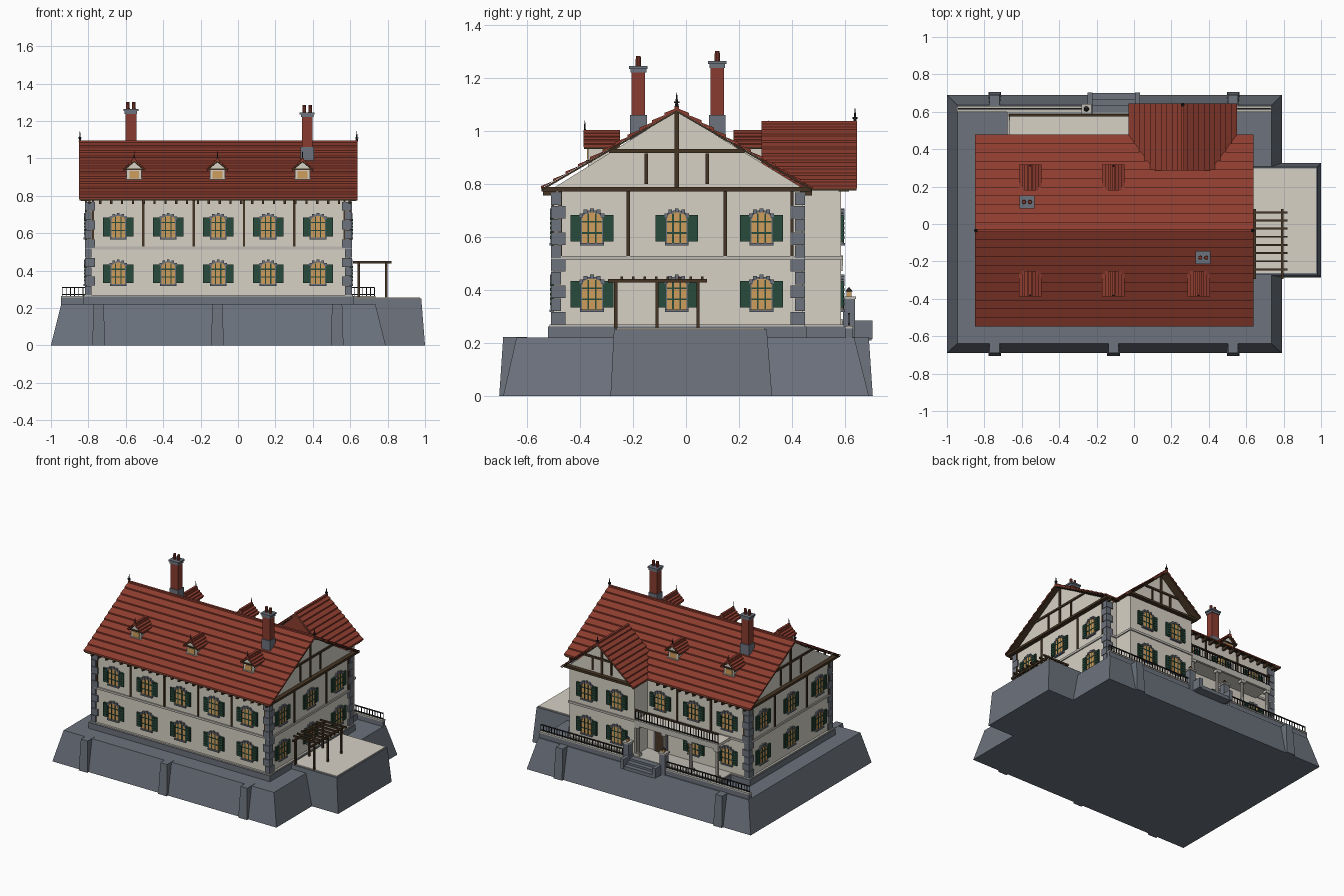
import bpy, bmesh, math
from mathutils import Matrix, Vector

old = bpy.data.objects.get("Cube")
if old:
    bpy.data.objects.remove(old, do_unlink=True)

COLOURS = {
    "stone": (0.15, 0.17, 0.205), "plaster": (0.68, 0.64, 0.56), "pale_stone": (0.52, 0.50, 0.45),
    "timber": (0.06, 0.036, 0.018), "roof_tile": (0.27, 0.046, 0.028), "brick": (0.25, 0.045, 0.03),
    "shutter_green": (0.022, 0.07, 0.045), "warm_glass": (0.62, 0.34, 0.11), "iron": (0.02, 0.02, 0.022),
}
mats = {}
for name, rgb in COLOURS.items():
    m = bpy.data.materials.new(name)
    m.use_nodes = True
    m.diffuse_color = (*rgb, 1)
    m.node_tree.nodes["Principled BSDF"].inputs["Base Color"].default_value = (*rgb, 1)
    mats[name] = m

parts = {}
I = Matrix()


def mesh_of(part, mat):
    return parts.setdefault(part, (bmesh.new(), mat))[0]


def box(part, mat, x, y, z, M=I):
    """Box from three (low, high) ranges."""
    size = [b - a for a, b in (x, y, z)]
    mid = [(a + b) / 2 for a, b in (x, y, z)]
    bmesh.ops.create_cube(mesh_of(part, mat), size=1, matrix=M @ Matrix.Translation(mid) @ Matrix.Diagonal((*size, 1)))


def prism(part, mat, pts, y0, y1, M=I):
    """Outline in x and z, extruded along y."""
    bm = mesh_of(part, mat)
    a, b = [[bm.verts.new(M @ Vector((x, y, z))) for x, z in pts] for y in (y0, y1)]
    bm.faces.new(a)
    bm.faces.new(b[::-1])
    for i in range(len(pts)):
        j = (i + 1) % len(pts)
        bm.faces.new((a[j], a[i], b[i], b[j]))


def frustum(part, mat, low, high, z0, z1):
    """Sloped block between two (x0, x1, y0, y1) rectangles."""
    bm = mesh_of(part, mat)
    a, b = [[bm.verts.new((r[i], r[j], z)) for i, j in ((0, 2), (1, 2), (1, 3), (0, 3))] for r, z in ((low, z0), (high, z1))]
    bm.faces.new(a[::-1])
    bm.faces.new(b)
    for i in range(4):
        j = (i + 1) % 4
        bm.faces.new((a[i], a[j], b[j], b[i]))


def cone(part, mat, x, y, z0, z1, r1, r2, M=I):
    bmesh.ops.create_cone(mesh_of(part, mat), cap_ends=True, segments=10, radius1=r1, radius2=r2, depth=z1 - z0,
                          matrix=M @ Matrix.Translation((x, y, (z0 + z1) / 2)))


def wall_frame(x, y, turn):
    """Local frame: x along the wall, -y outward."""
    return Matrix.Translation((x, y, 0)) @ Matrix.Rotation(math.radians(turn), 4, "Z")


MID = -0.035
FRONT, BACK = wall_frame(0, -0.5, 0), wall_frame(0, 0.44, 180)
RIGHT, LEFT = wall_frame(0.6, MID, 90), wall_frame(-0.81, MID, -90)
WING = wall_frame(0.26, 0.585, 180)
ALONG = wall_frame(0, MID, 90)

# Battered base, side terrace and buttresses
frustum("base", "stone", (-1, 0.79, -0.69, 0.69), (-0.945, 0.735, -0.64, 0.635), 0, 0.22)
frustum("terrace", "stone", (0.5, 1, -0.285, 0.325), (0.5, 0.98, -0.272, 0.305), 0, 0.25)
box("terrace_floor", "plaster", (0.6, 0.972), (-0.262, 0.296), (0.25, 0.257))
for x in (-0.745, -0.11, 0.53):
    for s in (-1, 1):
        if s < 0 or x != -0.11:
            y = [sorted((s * a, s * b)) for a, b in ((0.6, 0.705), (0.6, 0.69))]
            frustum("buttresses", "stone", (x - 0.034, x + 0.034, *y[0]), (x - 0.027, x + 0.027, *y[1]), 0, 0.222)

# Plinths
for x, y in (((-0.83, 0.62), (-0.52, 0.455)), ((-0.015, 0.535), (0.4, 0.602)), ((-0.68, 0), (0.4, 0.6))):
    box("plinth", "stone", x, y, (0.215, 0.262))
    box("plinth_cap", "pale_stone", (x[0] + 0.005, x[1] - 0.005), (y[0] + 0.005, y[1] - 0.005), (0.262, 0.27))

# Walls with gables
prism("main_walls", "plaster", [(-0.465, 0.25), (0.475, 0.25), (0.475, 0.785), (0, 1.075), (-0.465, 0.785)], -0.6, 0.81, ALONG)
prism("wing_walls", "plaster", [(0, 0.25), (0.52, 0.25), (0.52, 0.785), (0.26, 1.015), (0, 0.785)], 0.3, 0.585)
box("string_course", "pale_stone", (-0.818, 0.608), (-0.508, 0.448), (0.513, 0.528))
box("string_course", "pale_stone", (-0.008, 0.528), (0.4, 0.593), (0.513, 0.528))

# Corner stones
for cx, sx in ((-0.81, 1), (0.6, -1)):
    for cy, sy in ((-0.5, 1), (0.44, -1)):
        for i in range(10):
            a, b = (0.045, 0.028) if i % 2 else (0.028, 0.045)
            z = 0.27 + i * 0.05
            box("corner_stones", "stone", sorted((cx - sx * 0.009, cx + sx * a)),
                sorted((cy - sy * 0.009, cy + sy * b)), (z, z + 0.047))


def roof(name, x, half, ze, zr, y0, y1, n, M=I):
    """Stepped tile courses over thin boards."""
    h, lift, t = zr - ze, 0.009, 0.008
    up = []
    for i in range(n):
        a, b = i / n, (i + 1) / n
        up += [(-half * (1 - a), ze + h * a + lift), (-half * (1 - b), ze + h * b)]
    down = [(-p, q) for p, q in up[-2::-1]]
    under = [(half, ze), (0, zr - t), (-half, ze)]
    prism(name, "roof_tile", [(x + p, q) for p, q in up + down + under], y0, y1, M)
    e = half - 0.004
    board = [(-e, ze), (0, zr - t), (e, ze), (e, ze - t), (0, zr - 2 * t), (-e, ze - t)]
    prism(name + "_boards", "timber", [(x + p, q) for p, q in board], y0 + 0.002, y1 - 0.002, M)
    box(name + "_ridge", "roof_tile", (x - 0.008, x + 0.008), (y0, y1), (zr - 0.01, zr + 0.008), M)


roof("main_roof", 0, 0.513, 0.783, 1.087, -0.64, 0.85, 11, ALONG)
roof("wing_roof", 0.26, 0.29, 0.783, 1.03, 0.285, 0.645, 10)
prism("wing_roof_end", "roof_tile", [(0.01, 0.79), (0.51, 0.79), (0.26, 1.015)], 0.288, 0.31)
for x, y, z in ((-0.845, MID, 1.09), (0.635, MID, 1.09), (0.26, 0.638, 1.03)):
    cone("finials", "iron", x, y, z, z + 0.055, 0.007, 0.001)
    cone("finials", "iron", x, y, z + 0.015, z + 0.022, 0.01, 0.01)


def window(x, z, M):
    """Arched window with stone surround, glazing bars and shutters."""
    def outline(g):
        arch = [((0.037 + g) * math.cos(a), 0.035 + (0.023 + g) * math.sin(a)) for a in [math.pi * k / 8 for k in range(9)]]
        return [(x + p, z + q) for p, q in [(-0.037 - g, -0.058 - g), (0.037 + g, -0.058 - g)] + arch]
    prism("window_surrounds", "stone", outline(0.008), -0.006, 0.01, M)
    prism("window_glass", "warm_glass", outline(0), -0.009, 0.01, M)
    for dx in (-0.014, 0.014):
        box("window_bars", "shutter_green", (x + dx - 0.003, x + dx + 0.003), (-0.012, 0), (z - 0.057, z + 0.053), M)
    for dz in (-0.02, 0.022):
        box("window_bars", "shutter_green", (x - 0.037, x + 0.037), (-0.0115, 0), (z + dz - 0.003, z + dz + 0.003), M)
    for k in range(5):
        a = math.pi * (k + 0.5) / 5
        bx, bz = x + 0.042 * math.cos(a), z + 0.038 + 0.027 * math.sin(a)
        box("window_blocks", "stone", (bx - 0.007, bx + 0.007), (-0.013, 0), (bz - 0.008, bz + 0.008), M)
    box("window_sills", "stone", (x - 0.045, x + 0.045), (-0.016, 0), (z - 0.068, z - 0.058), M)
    for s in (-1, 1):
        box("shutters", "shutter_green", sorted((x + s * 0.041, x + s * 0.081)), (-0.01, 0), (z - 0.052, z + 0.048), M)
        for k in range(5):
            q = z - 0.042 + k * 0.018
            box("shutter_slats", "shutter_green", sorted((x + s * 0.046, x + s * 0.076)), (-0.014, 0), (q, q + 0.01), M)


HIGH, LOW = 0.635, 0.385
bays = [-0.64 + 0.267 * i for i in range(5)]
for z in (HIGH, LOW):
    for x in bays:
        window(x, z, FRONT)
    for x in (-0.32, 0, 0.32):
        window(x, z, RIGHT)
        window(x, z, LEFT)
    for x in (-0.12, 0.12):
        window(x, z, WING)
    for x in bays[:2] + ([bays[2]] if z == HIGH else []):
        window(-x, z, BACK)


def post(x, z0, z1, M, w=0.006):
    box("wall_timbers", "timber", (x - w, x + w), (-0.007, 0.01), (z0, z1), M)


# Upper-floor posts
for i in range(6):
    post(-0.775 + 0.269 * i, 0.528, 0.775, FRONT)
for x in (0.24, 0.508, 0.775):
    post(x, 0.528, 0.775, BACK)
for x in (-0.44, -0.183, 0.183, 0.435):
    post(x, 0.528, 0.775, RIGHT)
    post(x, 0.528, 0.775, LEFT)

# Gable framing
for M, half, zr, s in ((RIGHT, 0.51, 1.075, 0.115), (LEFT, 0.51, 1.075, 0.115), (WING, 0.285, 1.015, 0.075)):
    tie = 0.78 + (zr - 0.78) * 0.49
    box("gable_timbers", "timber", (-half, half), (-0.03, 0.01), (0.772, 0.788), M)
    box("gable_timbers", "timber", (-half * 0.5, half * 0.5), (-0.009, 0.01), (tie - 0.007, tie + 0.007), M)
    post(0, 0.785, zr - 0.005, M, 0.008)
    for x in (-s, s):
        post(x, 0.8, tie - 0.01, M)

# Rafter tails below the eaves
for i in range(25):
    x = -0.8 + i * 0.058
    box("rafter_tails", "timber", (x, x + 0.012), (-0.04, 0.01), (0.757, 0.779), FRONT)
    if not -0.06 < x < 0.54:
        box("rafter_tails", "timber", (x, x + 0.012), (0.43, 0.475), (0.757, 0.779))

# Dormers
for x, turn in ((-0.555, 0), (-0.11, 0), (0.345, 0), (0.555, 180), (0.11, 180)):
    M = wall_frame(0, MID, turn)
    prism("dormer_walls", "plaster", [(x - 0.04, 0.86), (x + 0.04, 0.86), (x + 0.04, 0.945), (x, 0.985), (x - 0.04, 0.945)], -0.335, -0.22, M)
    roof("dormer_roofs", x, 0.06, 0.94, 0.995, -0.352, -0.215, 4, M)
    box("dormer_glass", "warm_glass", (x - 0.026, x + 0.026), (-0.339, -0.33), (0.893, 0.932), M)
    box("dormer_sills", "pale_stone", (x - 0.046, x + 0.046), (-0.343, -0.32), (0.882, 0.891), M)
    box("dormer_beams", "timber", (x - 0.05, x + 0.05), (-0.343, -0.32), (0.937, 0.945), M)
    cone("dormer_finials", "iron", x, -0.347, 0.99, 1.04, 0.005, 0.001, M)

# Chimneys
for x, y, d in ((0.37, -0.18, 0), (-0.573, 0.118, 0.018)):
    for part, mat, w, v, z0, z1 in (("chimney_bases", "stone", 0.035, 0.032, 0.9, 1.06), ("chimney_stacks", "brick", 0.029, 0.026, 1.06, 1.22 + d),
                                    ("chimney_caps", "stone", 0.034, 0.03, 1.22 + d, 1.235 + d), ("chimney_caps", "stone", 0.04, 0.035, 1.235 + d, 1.246 + d)):
        box(part, mat, (x - w, x + w), (y - v, y + v), (z0, z1))
    for s in (-0.016, 0.016):
        cone("chimney_pots", "brick", x + s, y, 1.246 + d, 1.284 + d, 0.011, 0.009)


def railing(x0, x1, y, z0, z1):
    n = max(2, round((x1 - x0) / 0.022))
    for i in range(n + 1):
        x = x0 + (x1 - x0) * i / n
        box("railings", "iron", (x - 0.002, x + 0.002), (y - 0.002, y + 0.002), (z0, z1))
    for z in (z0 + 0.008, z1):
        box("railings", "iron", (x0, x1), (y - 0.004, y + 0.004), (z - 0.003, z + 0.003))


# Rear parapet and railing
for x0, x1 in ((-0.945, -0.27), (0.05, 0.735)):
    box("parapet", "stone", (x0, x1), (0.603, 0.628), (0.215, 0.255))
    box("parapet_cap", "pale_stone", (x0, x1), (0.6, 0.631), (0.255, 0.264))
    railing(x0 + 0.005, x1 - 0.005, 0.615, 0.264, 0.31)

# Balcony on columns
box("balcony", "plaster", (-0.665, 0), (0.43, 0.587), (0.505, 0.525))
box("balcony_edge", "pale_stone", (-0.67, 0), (0.575, 0.592), (0.49, 0.53))
railing(-0.662, -0.005, 0.582, 0.53, 0.595)
box("balcony_handrail", "timber", (-0.667, 0), (0.576, 0.588), (0.595, 0.603))
for x in (-0.65, -0.44, -0.23, -0.02):
    cone("columns", "pale_stone", x, 0.572, 0.28, 0.475, 0.013, 0.011)
    for z in (0.27, 0.472):
        box("column_blocks", "pale_stone", (x - 0.018, x + 0.018), (0.554, 0.59), (z, z + 0.02))

# Entrance door, steps, gate piers and lanterns
box("door_surround", "stone", (-0.165, -0.055), (0.43, 0.447), (0.27, 0.46))
box("door", "timber", (-0.15, -0.07), (0.44, 0.452), (0.27, 0.445))
for i in range(3):
    box("steps", "stone", (-0.23, 0.01), (0.59, 0.635 + i * 0.033), (0.21, 0.266 - i * 0.015))
for x in (-0.235, 0.018):
    box("step_cheeks", "stone", (x - 0.013, x + 0.013), (0.59, 0.704), (0.215, 0.285))
for x in (-0.255, 0.035):
    box("gate_piers", "stone", (x - 0.022, x + 0.022), (0.593, 0.637), (0.215, 0.37))
    box("gate_pier_caps", "pale_stone", (x - 0.027, x + 0.027), (0.588, 0.642), (0.365, 0.376))
    box("lanterns", "warm_glass", (x - 0.009, x + 0.009), (0.606, 0.624), (0.376, 0.395))
    cone("lantern_tops", "iron", x, 0.615, 0.395, 0.41, 0.014, 0.002)

# Pergola
for x in (0.645, 0.793):
    for y in (-0.265, -0.11, 0.045):
        box("pergola_posts", "timber", (x - 0.006, x + 0.006), (y - 0.006, y + 0.006), (0.255, 0.43))
    box("pergola_beams", "timber", (x - 0.006, x + 0.006), (-0.295, 0.08), (0.428, 0.442))
for i in range(8):
    y = 0.062 - i * 0.0435
    box("pergola_slats", "timber", (0.615, 0.822), (y - 0.005, y + 0.005), (0.438, 0.45))

# Finish every part as its own object
for name, (bm, mat) in parts.items():
    bmesh.ops.recalc_face_normals(bm, faces=bm.faces)
    me = bpy.data.meshes.new(name)
    bm.to_mesh(me)
    bm.free()
    me.materials.append(mats[mat])
    bpy.context.scene.collection.objects.link(bpy.data.objects.new(name, me))
